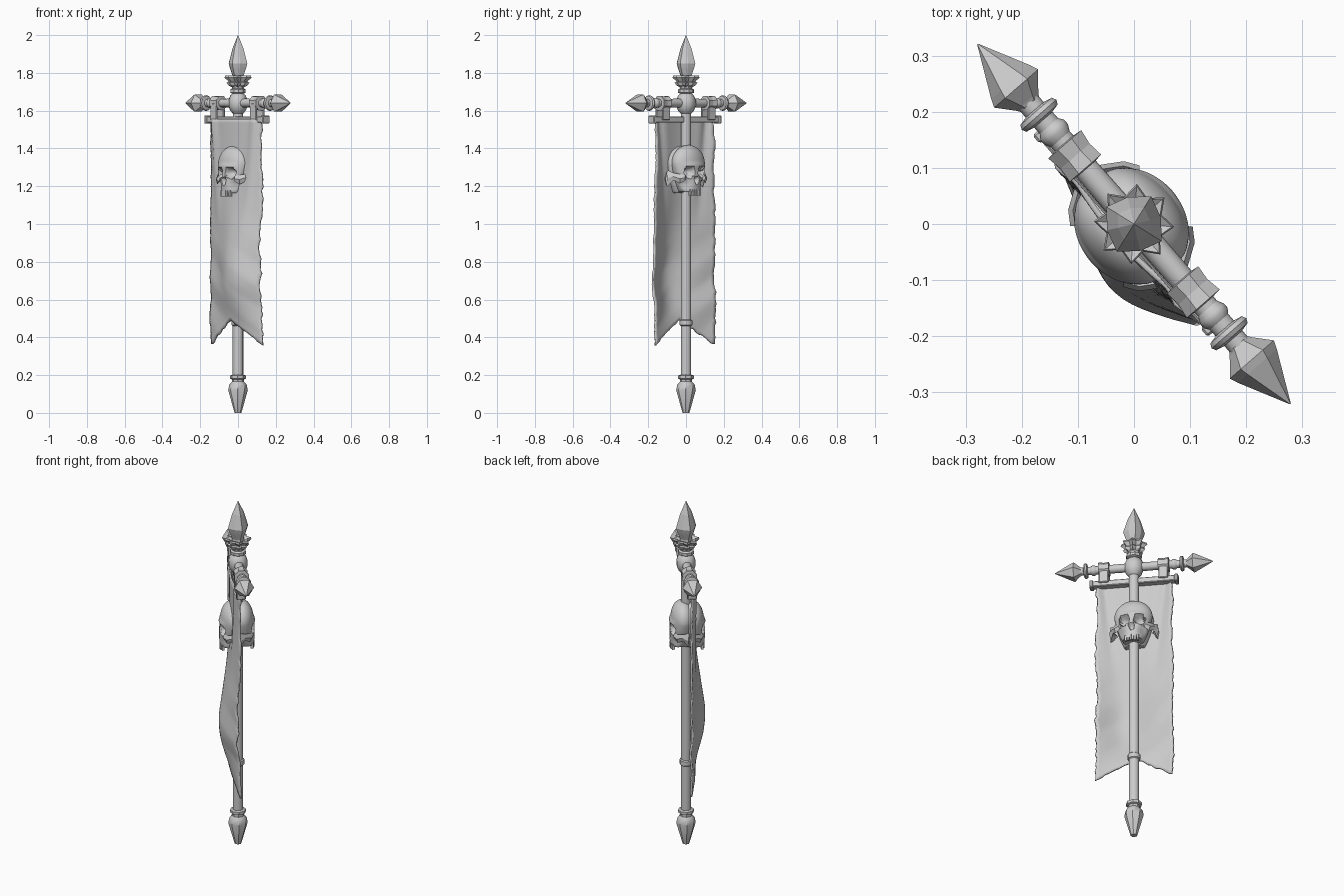
import bpy, bmesh, math, random
from mathutils import Matrix, Vector

if "Cube" in bpy.data.objects:
    bpy.data.objects.remove(bpy.data.objects["Cube"])

random.seed(4)
# Everything is built with the crossbar along x, then turned about z
TURN = Matrix.Rotation(math.radians(-49), 4, 'Z')
BAR_Z = 1.64


def finish(name, bm, mat=Matrix(), angle=35):
    bmesh.ops.recalc_face_normals(bm, faces=bm.faces)
    me = bpy.data.meshes.new(name)
    bm.to_mesh(me)
    bm.free()
    me.transform(TURN @ mat)
    ob = bpy.data.objects.new(name, me)
    bpy.context.collection.objects.link(ob)
    bpy.ops.object.select_all(action='DESELECT')
    ob.select_set(True)
    bpy.context.view_layer.objects.active = ob
    if angle:
        bpy.ops.object.shade_smooth_by_angle(angle=math.radians(angle))
    return ob


def lathe(name, profile, n=14, mat=Matrix(), angle=35, star=0.0, phase=0.0):
    """Spin (radius, height) points; star pulls every second column inward."""
    bm = bmesh.new()
    rings = []
    for r, z in profile:
        ring = []
        for i in range(n):
            a = 2 * math.pi * i / n + phase
            k = r * (1 - star * (i % 2))
            ring.append(bm.verts.new((k * math.cos(a), k * math.sin(a), z)))
        rings.append(ring)
    for a, b in zip(rings, rings[1:]):
        for i in range(n):
            j = (i + 1) % n
            bm.faces.new((a[i], a[j], b[j], b[i]))
    bm.faces.new(rings[0])
    bm.faces.new(rings[-1])
    bmesh.ops.remove_doubles(bm, verts=bm.verts, dist=1e-5)
    return finish(name, bm, mat, angle)


def box(name, centre, size, bevel=0.004):
    bm = bmesh.new()
    bmesh.ops.create_cube(bm, size=1)
    for v in bm.verts:
        v.co = Vector(c + s * k for c, s, k in zip(centre, size, v.co))
    bmesh.ops.bevel(bm, geom=bm.edges[:], offset=bevel, segments=1, affect='EDGES')
    return finish(name, bm, angle=0)


# Pole with collars
lathe("pole", [(0.028, 0.15), (0.028, 0.46), (0.034, 0.465), (0.034, 0.49),
               (0.028, 0.495), (0.027, 1.6), (0.027, 1.78)])
lathe("foot_spike", [(0.018, 0.0), (0.052, 0.12), (0.046, 0.15), (0.033, 0.165),
                     (0.033, 0.178), (0.042, 0.182), (0.042, 0.198), (0.028, 0.202)], 8)
lathe("pole_hub", [(0.028, 1.585), (0.042, 1.60), (0.052, 1.625), (0.052, 1.655),
                   (0.042, 1.68), (0.03, 1.69), (0.042, 1.695), (0.042, 1.712),
                   (0.032, 1.718), (0.036, 1.735)], 10)

# Leafy crown and spear head
lathe("crown", [(0.034, 1.725), (0.052, 1.735), (0.06, 1.748), (0.05, 1.755),
                (0.072, 1.775), (0.068, 1.785), (0.04, 1.772)], 16, star=0.28, angle=25)
lathe("spear_head", [(0.034, 1.765), (0.034, 1.785), (0.05, 1.825), (0.058, 1.85),
                     (0.034, 1.93), (0.001, 2.0)], 8, star=0.15, angle=0, phase=0.3)

# Crossbar
lathe("crossbar", [(0.021, -0.29), (0.022, -0.2), (0.024, 0), (0.022, 0.2), (0.021, 0.29)],
      12, Matrix.Translation((0, 0, BAR_Z)) @ Matrix.Rotation(math.pi / 2, 4, 'Y'))

# Bar ends and hanging loops, mirrored
for side, s in (("left", -1), ("right", 1)):
    m = Matrix.Translation((0, 0, BAR_Z)) @ Matrix.Rotation(s * math.pi / 2, 4, 'Y')
    lathe("bar_ring_" + side, [(0.02, 0.246), (0.038, 0.25), (0.042, 0.258),
                               (0.038, 0.266), (0.02, 0.27)], 14, m)
    lathe("bar_knob_" + side, [(0.022, 0.20), (0.028, 0.212), (0.028, 0.222), (0.021, 0.232)], 12, m)
    lathe("bar_point_" + side, [(0.018, 0.278), (0.026, 0.29), (0.052, 0.32),
                                (0.046, 0.335), (0.001, 0.425)], 6, m, 0, phase=math.pi / 2)
    lathe("cloth_loop_" + side, [(0.024, 0.13), (0.04, 0.132), (0.037, 0.16),
                                 (0.042, 0.188), (0.024, 0.19)], 8, m, 0, phase=math.pi / 8)
    for face, y in (("front", -0.03), ("back", 0.022)):
        box("loop_strap_%s_%s" % (face, side), (s * 0.16, y, 1.595), (0.052, 0.012, 0.09))
    box("rod_cap_" + side, (s * 0.228, -0.008, 1.553), (0.02, 0.05, 0.042))

# Rod holding the cloth, split so it wraps both sides of the pole
box("banner_rod", (0, -0.008, 1.553), (0.45, 0.04, 0.033))


# Banner cloth: forked, creased and billowing forward near the bottom
def cloth_depth(x, z):
    u = x / 0.21
    y = -0.006 - 0.032 * (1 - u * u)
    sz = 0.36 if z > 0.7 else 0.17
    y -= 0.066 * math.exp(-((z - 0.7) / sz) ** 2) * math.exp(-((x - 0.06) / 0.13) ** 2)
    top = max(0.0, (z - 0.95) / 0.6)
    for s in (-1, 1):   # folds hanging from the loops
        d = abs(x) - (0.165 - 0.10 * (1.55 - z))
        if x * s > 0:
            y -= 0.018 * top * math.exp(-(d / 0.025) ** 2)
    crease = abs(((z - 0.35 + 0.7 * x) * 4.3) % 1 - 0.5) - 0.25   # diagonal creases
    y -= 0.028 * crease * math.exp(-((z - 0.66) / 0.25) ** 2) * min(1, abs(u) + 0.2)
    return y


NX, NZ = 24, 60
bm = bmesh.new()
tear = [[random.uniform(-0.006, 0.004) for _ in range(NZ + 1)] for _ in range(2)]
rows = []
for j in range(NZ + 1):
    t = j / NZ
    row = []
    for i in range(NX + 1):
        u = 2 * i / NX - 1
        bottom = 0.36 + 0.135 * (1 - abs(u)) + random.uniform(-0.006, 0.006)
        z = 1.555 + (bottom - 1.555) * t
        if j < NZ:
            z = 1.555 + (0.36 + 0.135 * (1 - abs(u)) - 1.555) * t
        half = 0.203 + 0.008 * t + tear[u > 0][j] + 0.004 * math.sin(17 * t + 2 * (u > 0))
        x = u * half
        row.append(bm.verts.new((x, cloth_depth(x, z), z)))
    rows.append(row)
for a, b in zip(rows, rows[1:]):
    for i in range(NX):
        bm.faces.new((a[i], a[i + 1], b[i + 1], b[i]))
cloth = finish("banner_cloth", bm, angle=50)
mod = cloth.modifiers.new("thickness", 'SOLIDIFY')
mod.thickness = 0.01
mod.offset = 0


# Skull facing +y: a reshaped sphere with pressed-in sockets, cheek plates and teeth
def skull(name, mat):
    bm = bmesh.new()
    bmesh.ops.create_icosphere(bm, subdivisions=5, radius=1)
    for v in bm.verts:
        x, y, z = v.co
        s = max(0.0, -z)
        px = x * 0.102 * (1 - 0.28 * s)
        py = y * 0.064 + (0.03 * s if y > 0 else 0)
        pz = max(-0.15, z * (0.098 if z > 0 else 0.2))
        if y > 0:
            py += 0.008 * math.exp(-((pz + 0.008) / 0.012) ** 2) * max(0, 1 - (px / 0.09) ** 2)
            for ex, ez, rx, rz, deep in ((-0.041, -0.045, 0.029, 0.025, 0.04),
                                         (0.041, -0.045, 0.029, 0.025, 0.04),
                                         (0, -0.088, 0.014, 0.02, 0.025)):
                d = ((px - ex) / rx) ** 2 + ((pz - ez) / rz) ** 2
                if d < 1:
                    py -= deep * (1 - d) ** 0.4
            for s2 in (-1, 1):  # hollow below the cheekbone
                d = ((px - s2 * 0.062) / 0.022) ** 2 + ((pz + 0.11) / 0.03) ** 2
                py -= 0.02 * math.exp(-d)
        v.co = (px, py, pz)
    finish(name + "_bone", bm, mat, 45)

    bm = bmesh.new()
    outline = [(0.066, 0.052, -0.06, -0.09), (0.09, 0.036, -0.055, -0.105),
               (0.108, 0.008, -0.05, -0.088), (0.126, -0.022, -0.035, -0.12)]
    for s in (-1, 1):
        cols = [[bm.verts.new((s * (x + o), y + o, z)) for z, o in
                 ((hi, 0), ((hi + lo) / 2, 0.006), (lo, 0), ((hi + lo) / 2, -0.012))]
                for x, y, hi, lo in outline]
        for a, b in zip(cols, cols[1:]):
            for i in range(4):
                k = (i + 1) % 4
                bm.faces.new((a[i], a[k], b[k], b[i]))
        bm.faces.new(cols[0])
        bm.faces.new(cols[-1])
    finish(name + "_cheeks", bm, mat, 30)

    bm = bmesh.new()
    for i in range(6):
        x = (i - 2.5) * 0.013
        m = Matrix.Translation((x, 0.062 - 9 * x * x, -0.153)) @ Matrix.Diagonal((0.0105, 0.014, 0.032, 1))
        bmesh.ops.create_cube(bm, size=1, matrix=m)
    finish(name + "_teeth", bm, mat, 0)


skull("back_skull", Matrix.Translation((0, 0.018, 1.32)))
skull("front_skull", Matrix.Translation((0, -0.03, 1.315)) @ Matrix.Rotation(math.pi, 4, 'Z'))
